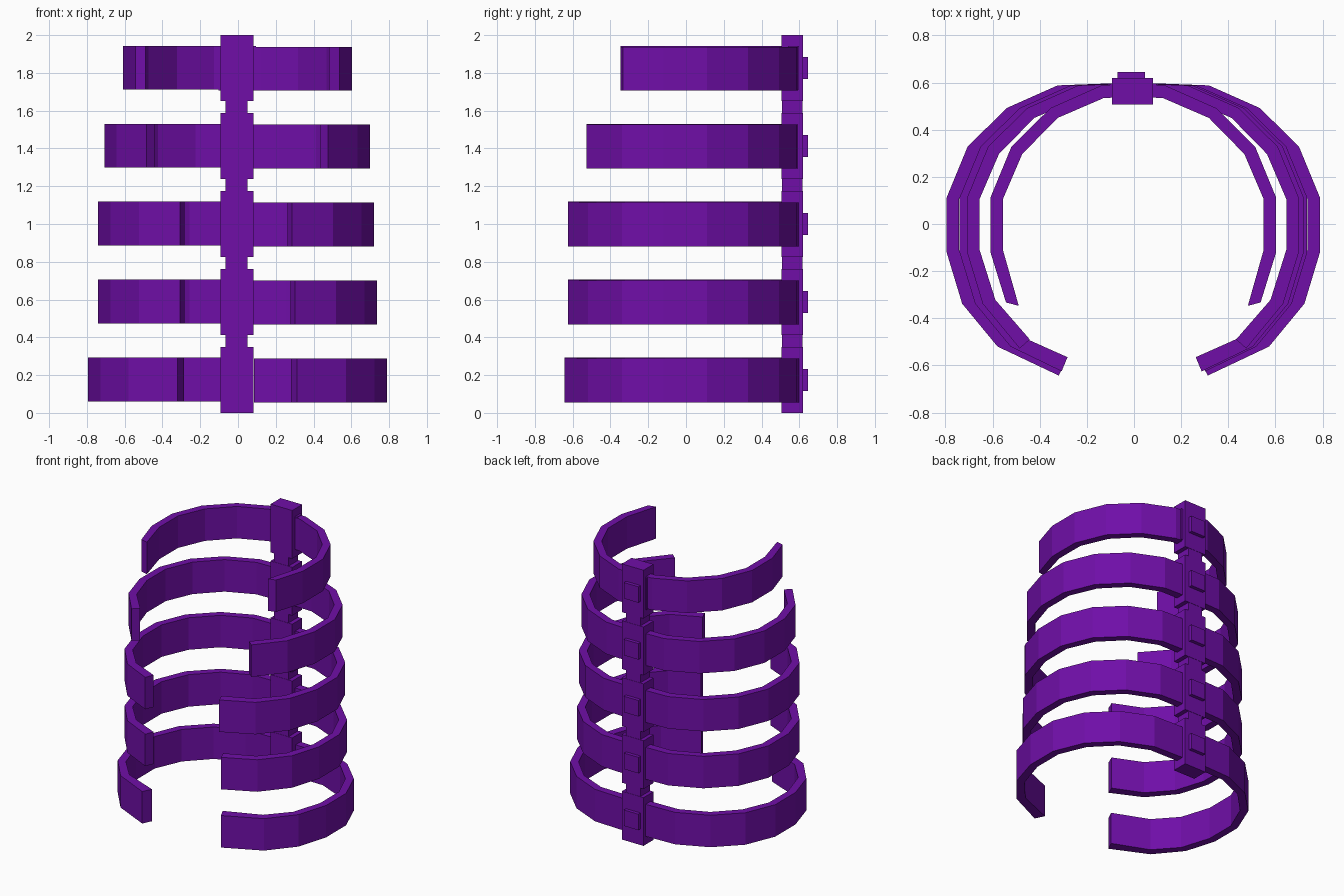
import bpy
import bmesh
from mathutils import Vector

cube = bpy.data.objects.get("Cube")
if cube:
    bpy.data.objects.remove(cube, do_unlink=True)

purple = bpy.data.materials.new("purple")
purple.use_nodes = True
COLOUR = (0.16, 0.0045, 0.39, 1.0)
purple.diffuse_color = COLOUR
purple.node_tree.nodes["Principled BSDF"].inputs["Base Color"].default_value = COLOUR


def finish(name, bm):
    bmesh.ops.recalc_face_normals(bm, faces=bm.faces)
    mesh = bpy.data.meshes.new(name)
    bm.to_mesh(mesh)
    bm.free()
    mesh.materials.append(purple)
    bpy.context.collection.objects.link(bpy.data.objects.new(name, mesh))


def box(name, low, high):
    low, high = Vector(low), Vector(high)
    bm = bmesh.new()
    bmesh.ops.create_cube(bm, size=1)
    bmesh.ops.scale(bm, vec=high - low, verts=bm.verts)
    bmesh.ops.translate(bm, vec=(low + high) / 2, verts=bm.verts)
    finish(name, bm)


def rib(name, side, reach, count, tip, z):
    """A flat band following the shared curve, moved outward by its reach."""
    points = CURVE[:count] + [tip]
    rows = []
    bm = bmesh.new()
    for outer, inner in points:
        section = [(outer, z), (inner, z), (inner, z + 0.232), (outer, z + 0.232)]
        rows.append([bm.verts.new((side * (p[0] + reach) + MIDDLE, p[1], h))
                     for p, h in section])
    for a, b in zip(rows, rows[1:]):
        for i in range(4):
            j = (i + 1) % 4
            bm.faces.new((a[i], a[j], b[j], b[i]))
    bm.faces.new(rows[0])
    bm.faces.new(rows[-1][::-1])
    finish(name, bm)


MIDDLE = -0.003
# Outer and inner edge of the rib curve, from spine to front
CURVE = [
    ((-0.117, 0.597), (-0.117, 0.540)),
    ((0.117, 0.588), (0.106, 0.535)),
    ((0.333, 0.492), (0.303, 0.450)),
    ((0.499, 0.328), (0.453, 0.297)),
    ((0.588, 0.112), (0.535, 0.106)),
    ((0.588, -0.120), (0.535, -0.110)),
    ((0.522, -0.338), (0.468, -0.322)),
    ((0.372, -0.520), (0.332, -0.475)),
]
TOP_TIP = ((0.522, -0.333), (0.468, -0.347))
UPPER_TIP = ((0.365, -0.528), (0.322, -0.490))
MIDDLE_TIP = ((0.155, -0.625), (0.130, -0.565))
BOTTOM_TIP = ((0.112, -0.643), (0.080, -0.577))

# Reach on the left and right, number of curve points, end piece
RIBS = [
    ("bottom", 0.204, 0.204, 8, BOTTOM_TIP),
    ("lower", 0.150, 0.149, 8, MIDDLE_TIP),
    ("middle", 0.135, 0.149, 8, MIDDLE_TIP),
    ("upper", 0.114, 0.117, 7, UPPER_TIP),
    ("top", 0.018, 0.018, 6, TOP_TIP),
]
PITCH = 0.4125

for i, (level, left, right, count, tip) in enumerate(RIBS):
    z = i * PITCH
    # Spine block with a small plate on its back
    box(level + "_vertebra", (-0.093, 0.506, z), (0.081, 0.62, z + 0.35))
    box(level + "_back_plate", (-0.069, 0.615, z + 0.117), (0.047, 0.645, z + 0.233))
    # Narrow link to the next block
    if i < len(RIBS) - 1:
        box(level + "_spine_link", (-0.066, 0.508, z + 0.34), (0.05, 0.618, z + PITCH + 0.01))
    # Pair of ribs
    rib(level + "_left_rib", 1, left, count, tip, z + 0.056)
    rib(level + "_right_rib", -1, right, count, tip, z + 0.061)
